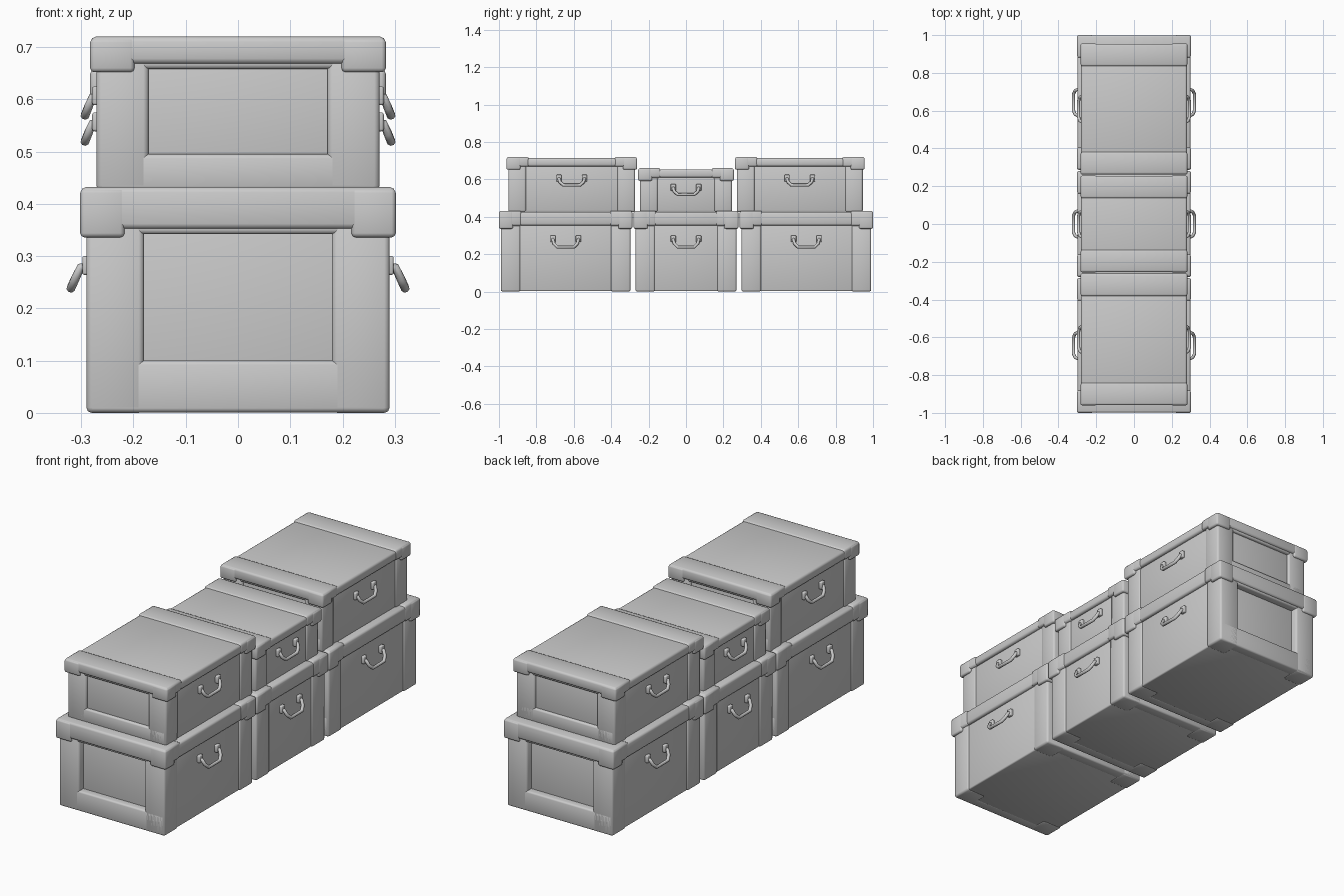
import bpy, bmesh, math
from mathutils import Vector

cube = bpy.data.objects.get("Cube")
if cube:
    bpy.data.objects.remove(cube, do_unlink=True)

grey = bpy.data.materials.new("plain grey")
grey.diffuse_color = (0.6, 0.6, 0.6, 1)
grey.use_nodes = True
grey.node_tree.nodes["Principled BSDF"].inputs["Base Color"].default_value = (0.6, 0.6, 0.6, 1)


def finish(ob):
    """Give the part its colour and soft shading with sharp edges kept."""
    ob.data.materials.append(grey)
    bpy.ops.object.select_all(action="DESELECT")
    ob.select_set(True)
    bpy.context.view_layer.objects.active = ob
    bpy.ops.object.shade_smooth_by_angle(angle=math.radians(50))


def boxes(name, spans, bevel=0.006, flare=0.0):
    """One object of bevelled boxes; each span is (x0, x1, y0, y1, z0, z1)."""
    bm = bmesh.new()
    for x0, x1, y0, y1, z0, z1 in spans:
        for v in bmesh.ops.create_cube(bm, size=1)["verts"]:
            top = v.co.z > 0
            v.co = Vector((x1 if v.co.x > 0 else x0,
                           y1 if v.co.y > 0 else y0,
                           z1 if top else z0))
            if top:
                v.co.x *= 1 + flare
    bmesh.ops.bevel(bm, geom=bm.edges[:], offset=bevel, segments=2,
                    affect="EDGES", profile=0.5)
    mesh = bpy.data.meshes.new(name)
    bm.to_mesh(mesh)
    bm.free()
    ob = bpy.data.objects.new(name, mesh)
    bpy.context.collection.objects.link(ob)
    finish(ob)
    return ob


def handle(name, side, x, y, z, reach, drop):
    """Hanging bail handle with two mounting lugs."""
    w = 0.068
    outline = [(0, -w, 0), (0.45, -w, 0.05), (0.75, -w * 0.92, 0.55),
               (1, -w * 0.65, 1), (1, w * 0.65, 1),
               (0.75, w * 0.92, 0.55), (0.45, w, 0.05), (0, w, 0)]
    curve = bpy.data.curves.new(name, "CURVE")
    curve.dimensions = "3D"
    curve.bevel_depth = 0.0085
    curve.bevel_resolution = 2
    curve.use_fill_caps = True
    line = curve.splines.new("POLY")
    line.points.add(len(outline) - 1)
    for p, (out, along, down) in zip(line.points, outline):
        p.co = (side * (x + out * reach), y + along, z - down * drop, 1)
    temp = bpy.data.objects.new(name, curve)
    bpy.context.collection.objects.link(temp)
    mesh = bpy.data.meshes.new_from_object(temp.evaluated_get(bpy.context.evaluated_depsgraph_get()))
    bpy.data.objects.remove(temp, do_unlink=True)
    ob = bpy.data.objects.new(name, mesh)
    bpy.context.collection.objects.link(ob)
    finish(ob)
    a, b = sorted((side * (x - 0.01), side * (x + 0.012)))
    boxes(name + "_lugs", [(a, b, y + s * w - 0.014, y + s * w + 0.014, z - 0.016, z + 0.02)
                           for s in (-1, 1)], 0.004)


def crate(name, y0, y1, z0, z1, hx, lid, post, recess, rail, hz, reach, drop):
    """Framed trunk: recessed core, corner posts, rails, lid, corner caps, handles."""
    zl = z1 - lid
    bx, b0, b1 = hx - 0.012, y0 + 0.01, y1 - 0.01
    side_post = post * 0.95

    boxes(name + "_core", [(-bx + 0.006, bx - 0.006, b0 + recess, b1 - recess,
                            z0 + 0.002, z1 - 0.01)])
    # corner posts
    posts = []
    for s in (-1, 1):
        xa, xb = sorted((s * bx, s * (bx - post)))
        posts += [(xa, xb, b0, b0 + side_post, z0, zl + 0.01),
                  (xa, xb, b1 - side_post, b1, z0, zl + 0.01)]
    boxes(name + "_corner_posts", posts, 0.01)
    # rails framing the end panels
    rails = []
    for a, b in ((b0, b0 + recess + 0.02), (b1 - recess - 0.02, b1)):
        rails.append((-bx + 0.004, bx - 0.004, a, b, z0 + 0.001, z0 + rail))
        rails.append((-bx + 0.004, bx - 0.004, a, b, zl - 0.012, zl + 0.02))
    boxes(name + "_end_rails", rails, 0.008)
    # lid with raised bands across both ends
    boxes(name + "_lid", [(-hx + 0.003, hx - 0.003, y0 + 0.003, y1 - 0.003, zl, z1 - 0.006)], 0.01)
    boxes(name + "_lid_bands", [(-hx + 0.001, hx - 0.001, y0 + 0.001, y0 + 0.12, zl - 0.002, z1),
                                (-hx + 0.001, hx - 0.001, y1 - 0.12, y1 - 0.001, zl - 0.002, z1)], 0.01)
    # caps wrapping the lid corners
    caps = []
    for s in (-1, 1):
        xa, xb = sorted((s * hx, s * (hx - 0.085)))
        caps += [(xa, xb, y0, y0 + 0.075, zl - 0.018, z1 - 0.003),
                 (xa, xb, y1 - 0.075, y1, zl - 0.018, z1 - 0.003)]
    boxes(name + "_corner_caps", caps, 0.008)
    for side, label in ((1, "left"), (-1, "right")):
        handle(f"{name}_{label}_handle", side, bx - 0.004, (y0 + y1) / 2, hz, reach, drop)


# bottom row of large trunks
for name, y0, y1 in (("front_lower", -1, -0.287), ("middle_lower", -0.28, 0.28),
                     ("back_lower", 0.287, 1)):
    crate(name, y0, y1, 0, 0.432, 0.302, 0.078, 0.11, 0.035, 0.1, 0.28, 0.034, 0.042)

# top row of smaller trunks, the middle one lower
for name, y0, y1, top, hz in (("front_upper", -0.96, -0.262, 0.72, 0.605),
                              ("middle_upper", -0.256, 0.256, 0.66, 0.555),
                              ("back_upper", 0.262, 0.955, 0.72, 0.605)):
    crate(name, y0, y1, 0.425, top, 0.283, 0.05, 0.1, 0.014, 0.07, hz, 0.026, 0.036)
